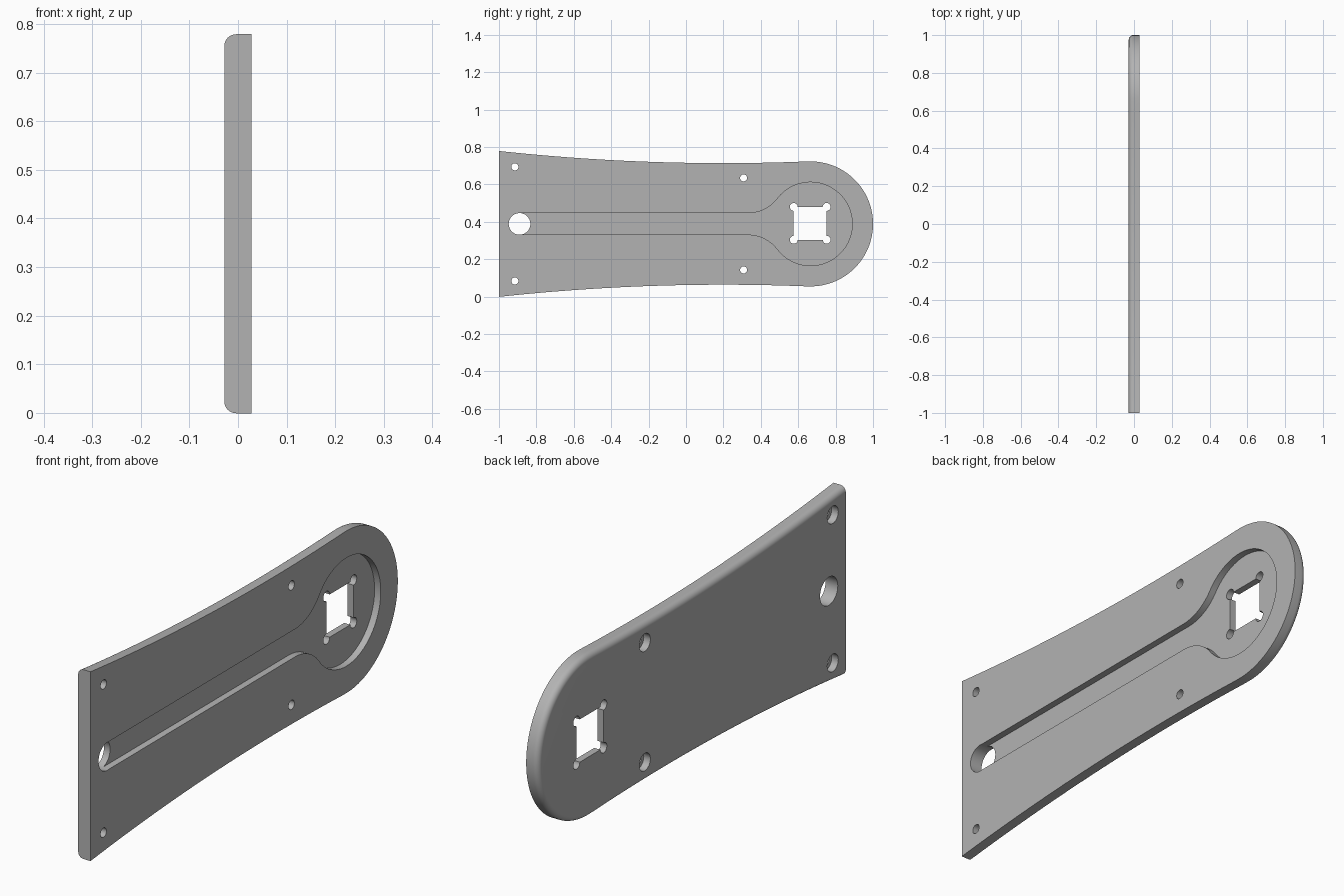
import bpy, bmesh, math

if "Cube" in bpy.data.objects:
    bpy.data.objects.remove(bpy.data.objects["Cube"], do_unlink=True)

HALF = 0.028          # half the plate thickness
MID = 0.389           # height of the long axis
HEAD_Y = 0.666        # centre of the round end
HEAD_R = 0.334

grey = bpy.data.materials.new("plain grey")
grey.use_nodes = True
grey.diffuse_color = (0.45, 0.45, 0.45, 1)
grey.node_tree.nodes["Principled BSDF"].inputs["Base Color"].default_value = grey.diffuse_color


def prism(name, outline, x0, x1, fillet=0):
    """Extrude a (y, z) outline from x0 to x1, optionally rounding the rim at x0."""
    bm = bmesh.new()
    base = bm.faces.new([bm.verts.new((x0, y, z)) for y, z in outline])
    rim = list(base.edges)
    ext = bmesh.ops.extrude_face_region(bm, geom=[base], use_keep_orig=True)
    for v in ext["geom"]:
        if isinstance(v, bmesh.types.BMVert):
            v.co.x = x1
    bmesh.ops.recalc_face_normals(bm, faces=bm.faces)
    if fillet:
        # the straight front edge stays sharp
        rim = [e for e in rim if any(v.co.y > -0.999 for v in e.verts)]
        bmesh.ops.bevel(bm, geom=rim, offset=fillet, segments=8, profile=0.5,
                        affect='EDGES', clamp_overlap=False)
    mesh = bpy.data.meshes.new(name)
    bm.to_mesh(mesh)
    bm.free()
    obj = bpy.data.objects.new(name, mesh)
    bpy.context.collection.objects.link(obj)
    mesh.materials.append(grey)
    return obj


def arc(y, z, r, a0, a1, n):
    steps = [math.radians(a0 + (a1 - a0) * i / n) for i in range(n + 1)]
    return [(y + r * math.cos(a), z + r * math.sin(a)) for a in steps]


def mirrored(upper):
    """Close an upper half outline with its reflection below the axis."""
    return upper + [(y, 2 * MID - z) for y, z in reversed(upper) if abs(z - MID) > 1e-5]


def circle(y, z, r, n=32):
    return arc(y, z, r, 0, 360, n)[:-1]


def cut(outline, x0=-0.1, x1=0.1):
    cutter = prism("cutter", outline, x0, x1)
    cutter.hide_render = True
    mod = plate.modifiers.new("cut", 'BOOLEAN')
    mod.operation = 'DIFFERENCE'
    mod.solver = 'EXACT'
    mod.object = cutter
    bpy.ops.object.modifier_apply(modifier=mod.name)
    bpy.data.objects.remove(cutter, do_unlink=True)


# Plate: shallow waisted sides running into a round end
side = [(-1 + 1.64 * i / 32, 0) for i in range(33)]
side = [(y, 0.714 + 0.045 * (y - 0.2) ** 2) for y, _ in side]
plate = prism("arm_plate", mirrored(side + arc(HEAD_Y, MID, HEAD_R, 92, 0, 36)),
              -HALF, HALF, fillet=0.024)
bpy.context.view_layer.objects.active = plate
plate.select_set(True)

# Recessed channel flaring into a round pocket
SLOT, POCKET, FLARE_Y = 0.057, 0.223, 0.33
dy = HEAD_Y - FLARE_Y
flare = (dy ** 2 + SLOT ** 2 - POCKET ** 2) / (2 * (POCKET - SLOT))
lean = math.degrees(math.atan2(SLOT + flare, dy))
channel = [(-0.89, MID + SLOT)]
channel += arc(FLARE_Y, MID + SLOT + flare, flare, -90, -lean, 14)
channel += arc(HEAD_Y, MID, POCKET, 180 - lean, 0, 40)[1:]
cut(mirrored(channel), x0=0)

# Cable hole at the start of the channel
cut(circle(-0.89, MID, 0.0578, 48))

# Square opening with a screw hole at each corner
s = 0.088
cut([(HEAD_Y - 0.002 + a * s, MID + 0.003 + b * s)
     for a, b in ((-1, -1), (1, -1), (1, 1), (-1, 1))])
for a in (-1, 1):
    for b in (-1, 1):
        cut(circle(HEAD_Y - 0.002 + a * s, MID + 0.003 + b * s, 0.021))

# Mounting holes, counterbored from the rounded side
for y, dz in ((-0.915, 0.305), (0.308, 0.246)):
    for sign in (-1, 1):
        cut(circle(y, MID + sign * dz, 0.019))
        cut(circle(y, MID + sign * dz, 0.036), x1=0.002)

bpy.ops.object.shade_smooth_by_angle(angle=math.radians(30))
